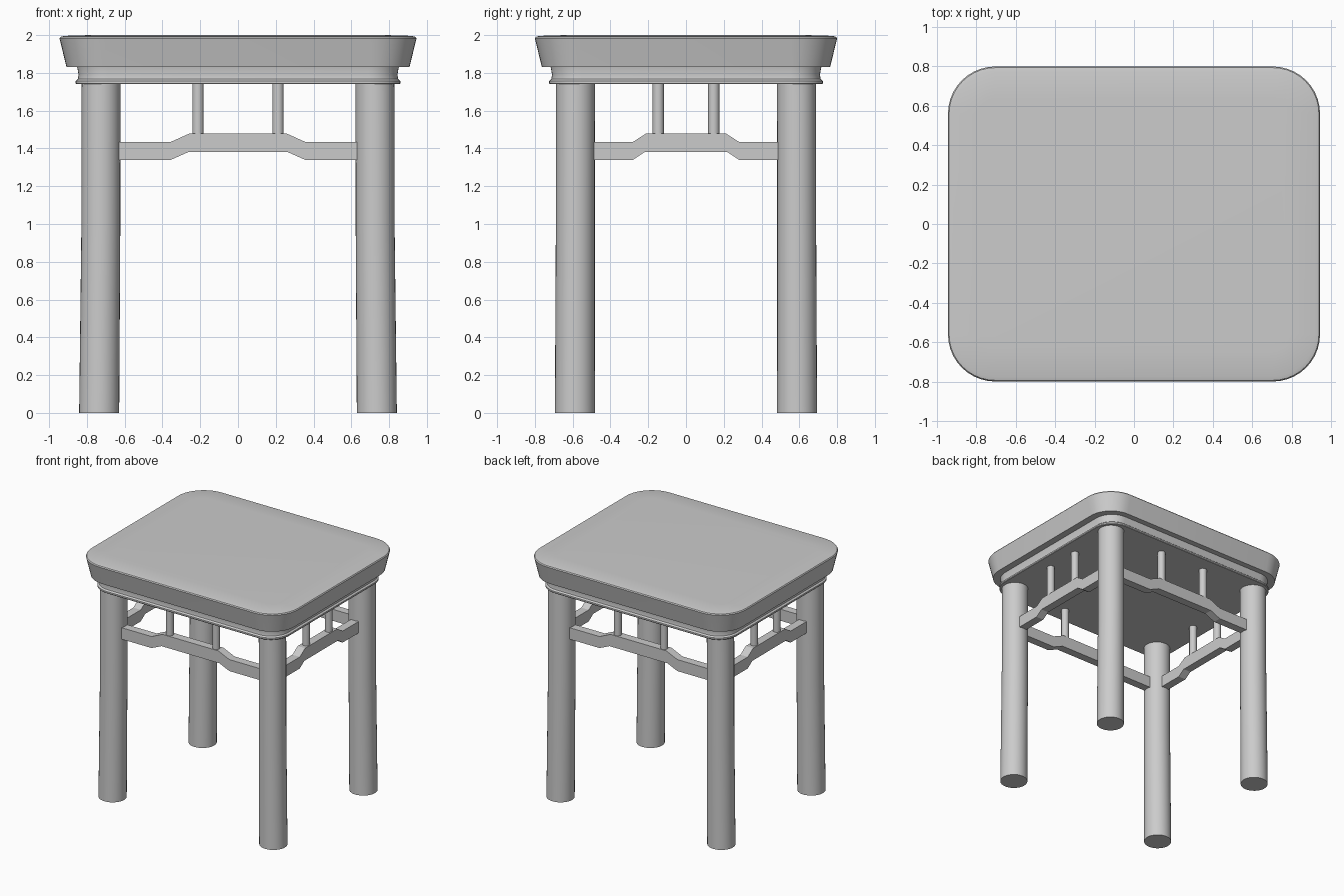
import bpy, bmesh
from math import sin, cos, pi, radians

if "Cube" in bpy.data.objects:
    bpy.data.objects.remove(bpy.data.objects["Cube"])


def finish(name, bm, smooth=True):
    bmesh.ops.recalc_face_normals(bm, faces=bm.faces)
    mesh = bpy.data.meshes.new(name)
    bm.to_mesh(mesh)
    bm.free()
    ob = bpy.data.objects.new(name, mesh)
    bpy.context.collection.objects.link(ob)
    if smooth:
        bpy.ops.object.select_all(action='DESELECT')
        ob.select_set(True)
        bpy.context.view_layer.objects.active = ob
        bpy.ops.object.shade_smooth_by_angle(angle=radians(35))
    return ob


def loft(name, rings):
    """Skin a stack of equal-length point rings and cap both ends."""
    bm = bmesh.new()
    loops = [[bm.verts.new(p) for p in ring] for ring in rings]
    n = len(loops[0])
    for a, b in zip(loops, loops[1:]):
        for i in range(n):
            j = (i + 1) % n
            bm.faces.new((a[i], a[j], b[j], b[i]))
    bm.faces.new(loops[0])
    bm.faces.new(loops[-1])
    return finish(name, bm)


def rounded_rect(hx, hy, r, z, steps=10):
    pts = []
    for k, (sx, sy) in enumerate(((1, 1), (-1, 1), (-1, -1), (1, -1))):
        for i in range(steps + 1):
            a = (k + i / steps) * pi / 2
            pts.append((sx * (hx - r) + r * cos(a), sy * (hy - r) + r * sin(a), z))
    return pts


def circle(cx, cy, r, z, n=32):
    return [(cx + r * cos(2 * pi * i / n), cy + r * sin(2 * pi * i / n), z) for i in range(n)]


# Seat slab: flared sides, softly rolled top edge
loft("seat", [rounded_rect(0.945 - d, 0.80 - d, 0.24 - d, z) for d, z in
              ((0.037, 1.83), (0.002, 1.975), (0, 1.983), (0.006, 1.991),
               (0.025, 1.996), (0.16, 2.0))])

# Apron under the seat, with a small lip at its bottom edge
loft("apron", [rounded_rect(0.86 - d, 0.725 - d, 0.17 - d, z) for d, z in
               ((0.004, 1.74), (0, 1.745), (0, 1.757), (0.012, 1.767),
                (0.016, 1.79), (0.008, 1.835))])

# Four round legs, splayed very slightly sideways
for sx, side in ((-1, "left"), (1, "right")):
    for sy, end in ((-1, "front"), (1, "back")):
        loft(f"{end}_{side}_leg", [circle(sx * 0.735, sy * 0.588, 0.106, 0),
                                   circle(sx * 0.726, sy * 0.586, 0.103, 1.0),
                                   circle(sx * 0.725, sy * 0.585, 0.103, 1.745)])


# Humped stretcher with two struts, on each side of the stool
def railing(name, half, low, high, strut, place):
    right = [(half, 1.34), (half, 1.435), (low, 1.435), (high, 1.48)]
    under = [(high + 0.01, 1.38), (low, 1.34)]
    profile = (right + [(-x, z) for x, z in reversed(right)] +
               [(-x, z) for x, z in reversed(under)] + under)
    bm = bmesh.new()
    face = bm.faces.new([bm.verts.new(place(u, -0.034, z)) for u, z in profile])
    new = bmesh.ops.extrude_face_region(bm, geom=[face])["geom"]
    shift = place(0, 0.034, 0) - place(0, -0.034, 0)
    bmesh.ops.translate(bm, vec=shift, verts=[g for g in new if isinstance(g, bmesh.types.BMVert)])
    finish(f"{name}_stretcher", bm, smooth=False)
    for i, u in enumerate((-strut, strut)):
        c = place(u, 0, 0)
        loft(f"{name}_strut_{i + 1}", [circle(c.x, c.y, 0.03, z, 16) for z in (1.45, 1.745)])


from mathutils import Vector
for s, name in ((-1, "front"), (1, "back")):
    railing(name, 0.63, 0.355, 0.255, 0.212, lambda u, v, z: Vector((u, s * 0.587 + v, z)))
for s, name in ((-1, "left"), (1, "right")):
    railing(name, 0.487, 0.28, 0.21, 0.147, lambda u, v, z: Vector((s * 0.727 + v, u, z)))
